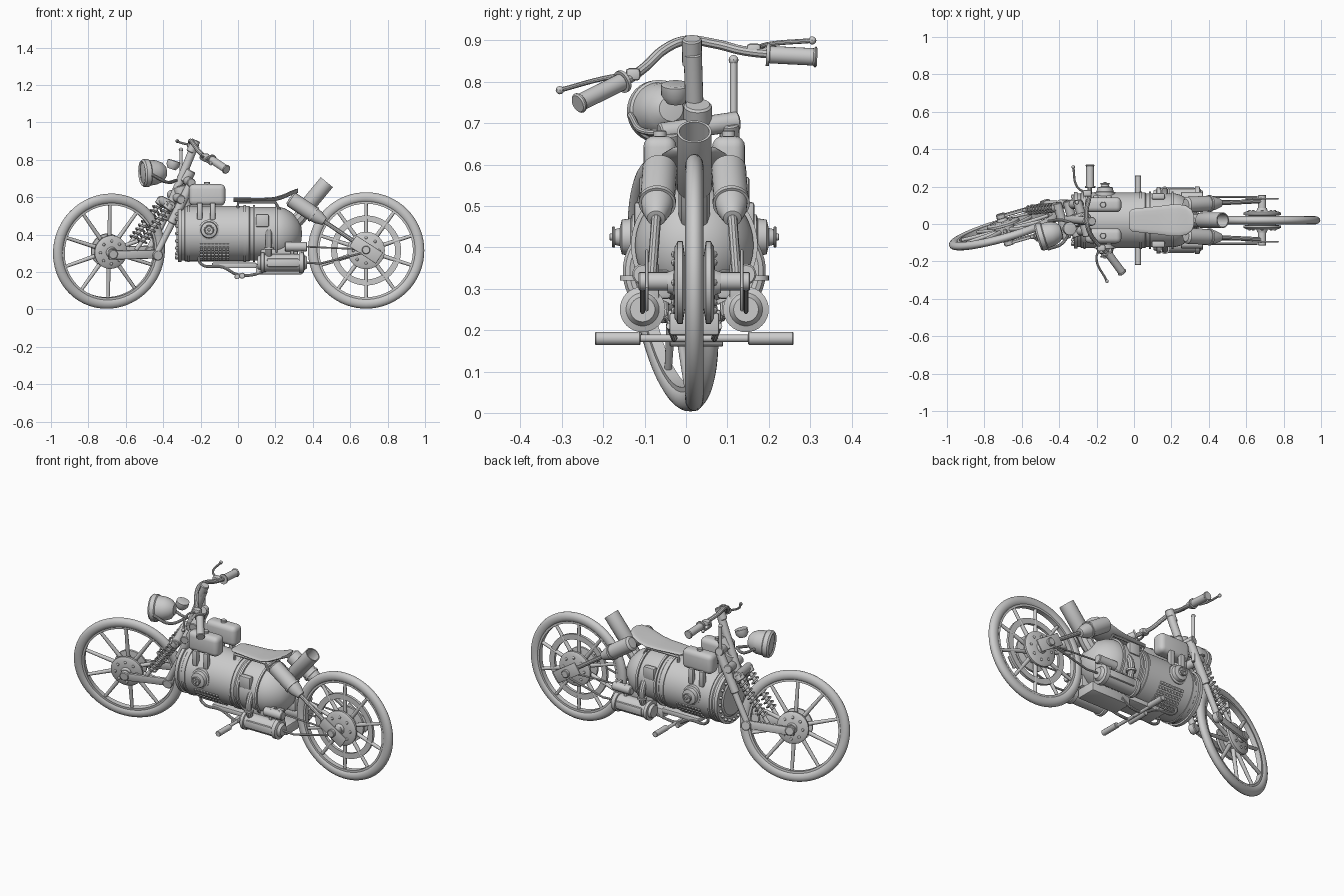
import bpy, bmesh
from math import sin, cos, pi, radians
from mathutils import Vector as V, Matrix as Mx

if "Cube" in bpy.data.objects:
    bpy.data.objects.remove(bpy.data.objects["Cube"])

YC = 0.02                                   # centre plane of the machine
P = V((-.32, YC, .68))                      # point on the raked steering axis
STEER = Mx.Translation(P) @ Mx.Rotation(radians(18), 4, V((.46, 0, .886))) @ Mx.Translation(-P)
X = Mx.Identity(4)                          # transform applied to every new part


def finish(name, bm):
    bmesh.ops.recalc_face_normals(bm, faces=bm.faces)
    bm.transform(X)
    me = bpy.data.meshes.new(name)
    bm.to_mesh(me)
    bm.free()
    ob = bpy.data.objects.new(name, me)
    bpy.context.collection.objects.link(ob)
    return ob


def frame(a, d):
    return Mx.Translation(V(a)) @ V(d).to_track_quat('Z', 'Y').to_matrix().to_4x4()


def lathe(name, a, d, prof, n=32, closed=False):
    """Spin (radius, height) points around axis d through a."""
    bm = bmesh.new()
    m = frame(a, d)
    rings = [[bm.verts.new(m @ V((r * cos(2*pi*i/n), r * sin(2*pi*i/n), h))) for i in range(n)]
             for r, h in prof]
    pairs = list(zip(rings, rings[1:])) + ([(rings[-1], rings[0])] if closed else [])
    for p, q in pairs:
        for i in range(n):
            bm.faces.new((p[i], p[(i+1) % n], q[(i+1) % n], q[i]))
    bmesh.ops.remove_doubles(bm, verts=bm.verts, dist=1e-5)
    return finish(name, bm)


def rod(name, a, b, r, r2=None, n=20):
    a, b = V(a), V(b)
    L = (b - a).length
    r2 = r if r2 is None else r2
    return lathe(name, a, b - a, [(0, 0), (r*.85, 0), (r, r*.15), (r2, L - r2*.15), (r2*.85, L), (0, L)], n)


def tube(name, pts, r, smooth=True):
    cu = bpy.data.curves.new(name, 'CURVE')
    cu.dimensions, cu.bevel_depth, cu.bevel_resolution, cu.use_fill_caps = '3D', r, 3, True
    cu.resolution_u = 6
    sp = cu.splines.new('BEZIER' if smooth else 'POLY')
    dst = sp.bezier_points if smooth else sp.points
    dst.add(len(pts) - 1)
    for q, p in zip(dst, pts):
        c = X @ V(p)
        if smooth:
            q.co = c
            q.handle_left_type = q.handle_right_type = 'AUTO'
        else:
            q.co = (*c, 1)
    ob = bpy.data.objects.new(name, cu)
    bpy.context.collection.objects.link(ob)


def box(name, c, size, bev=.005, ry=0, seg=2):
    bm = bmesh.new()
    bmesh.ops.create_cube(bm, size=1, matrix=Mx.Translation(V(c)) @ Mx.Rotation(ry, 4, 'Y') @ Mx.Diagonal((*size, 1)))
    bmesh.ops.bevel(bm, geom=bm.edges[:], offset=bev, segments=seg, affect='EDGES', profile=.5)
    return finish(name, bm)


def many(name, mats, ball=True):
    bm = bmesh.new()
    for m in mats:
        if ball:
            bmesh.ops.create_uvsphere(bm, u_segments=8, v_segments=6, radius=1, matrix=m)
        else:
            bmesh.ops.create_cube(bm, size=1, matrix=m)
    return finish(name, bm)


def at(p, s):
    return Mx.Translation(V(p)) @ Mx.Diagonal((*s, 1))


def wheel(name, cx, cz, hub, ring):
    c, ax = V((cx, YC, cz)), (0, 1, 0)
    lathe(name + "_tire", c, ax, [(.283 + .028*cos(t*pi/8), .022*sin(t*pi/8)) for t in range(16)], 72, True)
    lathe(name + "_rim", c, ax, [(.25, -.014), (.264, -.014), (.264, .014), (.25, .014)], 72, True)
    if ring:
        lathe(name + "_inner_ring", c, ax, [(.155, -.008), (.187, -.008), (.187, .008), (.155, .008)], 64, True)
    half = [(0, -.065), (.025, -.065), (.03, -.05), (hub*.85, -.048), (hub, -.04), (hub, -.028), (hub*.6, -.022)]
    lathe(name + "_hub", c, ax, half + [(r, -h) for r, h in reversed(half)], 40)
    for i in range(10):
        t = 2*pi*(i + .5)/10
        u = V((cos(t), 0, sin(t)))
        rod(name + "_spoke", c + u*.05, c + u*.258, .012, .009, 12)
    many(name + "_hub_bolts", [at(c + V((hub*.68*cos(k*pi/4), s*.05, hub*.68*sin(k*pi/4))), (.008, .006, .008))
                               for k in range(8) for s in (-1, 1)])


SIDES = (-1, 1)
wheel("rear_wheel", .685, .315, .1, True)

# steered front end: wheel, link arms, fork legs, coil springs, yokes, stem
X = STEER
wheel("front_wheel", -.697, .315, .09, False)
for s in SIDES:
    y = YC + s*.075
    box("link_arm", (-.575, y, .305), (.29, .016, .048), .007)
    rod("link_pivot", (-.45, y - .018, .30), (-.45, y + .018, .30), .028)
    rod("axle_cap", (-.697, y - .012, .31), (-.697, y + .015, .31), .026)
    rod("fork_leg", (-.465, y, .285), (-.29, y, .63), .017)
    rod("fork_sleeve", (-.375, y, .47), (-.265, y, .69), .024)
    a, b = V((-.57, y, .33)), V((-.38, y, .575))
    rod("damper", a, b, .011)
    m = frame(a.lerp(b, .15), b - a)
    tube("coil_spring", [m @ V((.023*cos(k*pi/5), .023*sin(k*pi/5), k*.0025)) for k in range(91)], .005, False)
    rod("spring_seat", a.lerp(b, .88), b, .028)
for x, z in ((-.385, .57), (-.275, .69), (-.33, .60)):
    rod("fork_yoke", (x, YC - .1, z), (x, YC + .1, z), .024)
rod("steering_stem", (-.36, YC, .56), (-.235, YC, .87), .022)
rod("stem_collar", (-.29, YC, .68), (-.255, YC, .745), .034)
rod("bar_clamp", (-.255, YC, .84), (-.225, YC, .905), .024)
X = Mx.Identity(4)

# handlebar, grips, levers
tube("handlebar", [(-.235, .22, .866), (-.24, .14, .875), (-.255, .07, .892), (-.25, 0, .90), (-.235, -.05, .88),
                   (-.2, -.10, .835), (-.15, -.15, .80), (-.12, -.185, .785)], .012)
for nm, a, b, l0, l1 in (("left", (-.235, .2, .866), (-.235, .315, .86), (-.26, .14, .885), (-.325, .305, .90)),
                         ("right", (-.14, -.155, .80), (-.062, -.26, .748), (-.2, -.11, .83), (-.145, -.305, .78))):
    a, b, l0, l1 = V(a), V(b), V(l0), V(l1)
    rod(nm + "_grip", a, b, .021)
    lathe(nm + "_grip_flange", a, b - a, [(.012, -.006), (.028, -.006), (.028, .002), (.012, .002)], 24, True)
    rod(nm + "_grip_end", b - (b-a)*.06, b + (b-a)*.02, .025)
    box(nm + "_lever_mount", a.lerp(l0, .6), (.045, .035, .03), .008)
    tube(nm + "_lever", [a.lerp(l0, .6), l0.lerp(l1, .35) + V((-.02, 0, 0)), l1], .006)
    many(nm + "_lever_ball", [at(l1, (.01, .01, .01))])

# headlight, gauge, vertical side lever
lathe("headlight", (-.385, -.035, .735), (-.93, -.28, -.05),
      [(0, 0), (.03, .003), (.052, .022), (.065, .055), (.069, .095), (.075, .1), (.075, .125), (.066, .135), (.055, .128), (0, .143)])
for dy in (-.075, .075):
    tube("headlight_bracket", [(-.33, 0, .69), (-.38, -.04 + dy*.8, .68), (-.46, -.06 + dy, .72)], .008)
lathe("gauge", (-.355, -.025, .75), (.3, 0, .95), [(0, 0), (.022, 0), (.035, .02), (.035, .045), (.028, .048), (0, .044)])
rod("side_lever", (-.305, .115, .58), (-.305, .115, .85), .009)
many("side_lever_knob", [at((-.305, .115, .853), (.012, .012, .012))])

# boiler barrel with bands and bolts
BZ = .405
lathe("boiler", (-.325, YC, BZ), (1, 0, 0),
      [(0, -.004), (.1, -.004), (.11, .003), (.152, .003), (.152, .022), (.143, .024), (.143, .038), (.148, .042), (.148, .385),
       (.143, .39), (.143, .545), (.135, .575), (.115, .61), (.08, .645), (.04, .663), (0, .668)], 64)
for x in (-.27, .03, .08, .2):
    lathe("boiler_band", (x, YC, BZ), (1, 0, 0), [(.14, 0), (.153, 0), (.153, .012), (.14, .012)], 64, True)
many("boiler_bolts", [at((-.328, YC + .13*cos(k*pi/10), BZ + .13*sin(k*pi/10)), (.01, .009, .009)) for k in range(20)])
rod("steering_neck", (-.27, YC, .5), (-.315, YC, .66), .035)

# side louvre grids wrapped on the barrel
many("louvre_grid", [Mx.Translation((-.195 + .02*i, YC, BZ)) @ Mx.Rotation(s*radians(90 + 24 + j*9), 4, 'X')
                     @ at((0, 0, .148), (.014, .015, .014)) for i in range(8) for j in range(6) for s in SIDES], False)

for s in SIDES:
    out = (0, s, 0)
    # side valve caps with handwheel
    lathe("valve_cap", (-.155, YC + s*.13, .425), out,
          [(0, 0), (.055, 0), (.055, .02), (.045, .024), (.042, .045), (.022, .05), (.018, .065), (0, .065)])
    lathe("valve_wheel", (-.155, YC + s*.195, .425), out, [(.022 + .004*cos(k*pi/4), .004*sin(k*pi/4)) for k in range(8)], 24, True)
    rod("valve_shaft", (-.155, YC + s*.18, .425), (-.155, YC + s*.205, .425), .008)
    many("valve_spokes", [at((-.155, YC + s*.195, .425), q) for q in ((.044, .005, .006), (.006, .005, .044))], False)
    # saddle tanks and straps
    box("tank", (-.165, YC + s*.083, .612), (.195, .08, .115), .027, 0, 4)
    rod("tank_cap", (-.165, YC + s*.083, .665), (-.165, YC + s*.083, .682), .016)
    for x in (-.205, -.135):
        box("tank_strap", (x, YC + s*.118, .525), (.028, .03, .09), .005)
    # rear shock bodies and rods
    y = YC + s*.083
    a, b = V((.275, y, .595)), V((.685, y + s*.02, .32))
    d = b - a
    lathe("shock_body", a, d, [(0, 0), (.03, .002), (.042, .012), (.042, .13), (.036, .185), (.022, .225), (0, .23)])
    lathe("shock_band", a + d*.3, d, [(.03, 0), (.045, 0), (.045, .012), (.03, .012)], 32, True)
    tube("shock_rod", [a + d*.4, b], .012, False)
    box("axle_bracket", (.685, YC + s*.115, .32), (.17, .008, .07), .003, radians(33))
    rod("axle_nut", (.685, YC + s*.06, .318), (.685, YC + s*.135, .318), .022)
    # steam cylinders with heads, valve chest and drive rods
    y = YC + s*.125
    lathe("steam_cylinder", (.105, y, .25), (1, 0, 0),
          [(0, 0), (.035, 0), (.04, .015), (.054, .017), (.054, .035), (.047, .038), (.047, .22),
           (.055, .222), (.055, .245), (.04, .25), (.03, .265), (0, .265)])
    box("cylinder_cladding", (.24, y + s*.038, .25), (.17, .025, .045), .008)
    for x in (.29, .345):
        box("valve_post", (x, y - s*.015, .315), (.018, .05, .09), .004)
    rod("valve_chest", (.25, y, .335), (.37, y, .335), .025)
    box("cylinder_mount", (.22, YC + s*.085, .31), (.2, .06, .07), .01)
    tube("steam_pipe", [(.165, y + s*.01, .27), (.165, y + s*.03, .33), (.165, y + s*.02, .39), (.165, YC + s*.1, .45)], .018)
    lathe("pipe_flange", (.165, y + s*.028, .32), (0, 0, 1), [(.01, 0), (.027, 0), (.027, .012), (.01, .012)], 24, True)
    tube("drive_rod", [(.36, y, .25), (.44, y, .245), (.66, y, .30)], .006, False)
    tube("stay_rod", [(.37, y - s*.02, .335), (.685, YC + s*.1, .32)], .005, False)
    box("side_hatch", (.13, YC + s*.128, .475), (.07, .035, .07), .008)
    tube("seat_stay", [(0, YC + s*.05, .53), (.0, YC + s*.05, .572), (.2, YC + s*.05, .572), (.23, YC + s*.05, .52)], .008, False)
    # lower frame rails and foot pegs
    tube("lower_rail", [(-.21, YC + s*.07, .29), (-.2, YC + s*.07, .245), (-.08, YC + s*.06, .225), (.0, YC + s*.05, .185),
                        (.08, YC + s*.05, .185), (.15, YC + s*.06, .21)], .008)
    rod("peg_arm", (.015, YC, .18), (.015, YC + s*.14, .18), .009)
    rod("foot_peg", (.022, YC + s*.13, .18), (.022, YC + s*.24, .18), .016)
box("under_box", (.22, YC, .215), (.25, .12, .055), .006)
box("belly_plate", (-.02, YC, .235), (.24, .13, .03), .008)
rod("kick_pivot", (-.005, YC - .06, .175), (-.005, YC + .07, .175), .014)

# seat: lofted cross-sections (x, half width, centre height)
bm = bmesh.new()
rings = []
for x, w, z in ((-.025, .045, .585), (-.01, .06, .585), (.06, .068, .585), (.13, .075, .584), (.19, .083, .588),
                (.24, .085, .602), (.28, .077, .62), (.31, .055, .632), (.322, .025, .634)):
    rings.append([bm.verts.new((x, YC + w*cos(k*pi/8), z + .012*sin(k*pi/8) + .006*cos(k*pi/8)**2)) for k in range(16)])
for p, q in zip(rings, rings[1:]):
    for i in range(16):
        bm.faces.new((p[i], p[(i+1) % 16], q[(i+1) % 16], q[i]))
bm.faces.new(rings[0])
bm.faces.new(rings[-1])
finish("seat", bm)

# open chimney behind the seat, with its elbow
lathe("chimney", (.355, YC, .535), (.12, 0, .145), [(0, 0), (.036, 0), (.042, .01), (.042, .188), (.036, .188), (.036, .04), (0, .04)])
tube("chimney_elbow", [(.25, YC, .43), (.32, YC, .48), (.37, YC, .555)], .038)

# convert curves and shade
bpy.ops.object.select_all(action='SELECT')
bpy.context.view_layer.objects.active = bpy.data.objects["seat"]
bpy.ops.object.convert(target='MESH')
bpy.ops.object.shade_smooth_by_angle(angle=radians(35))
